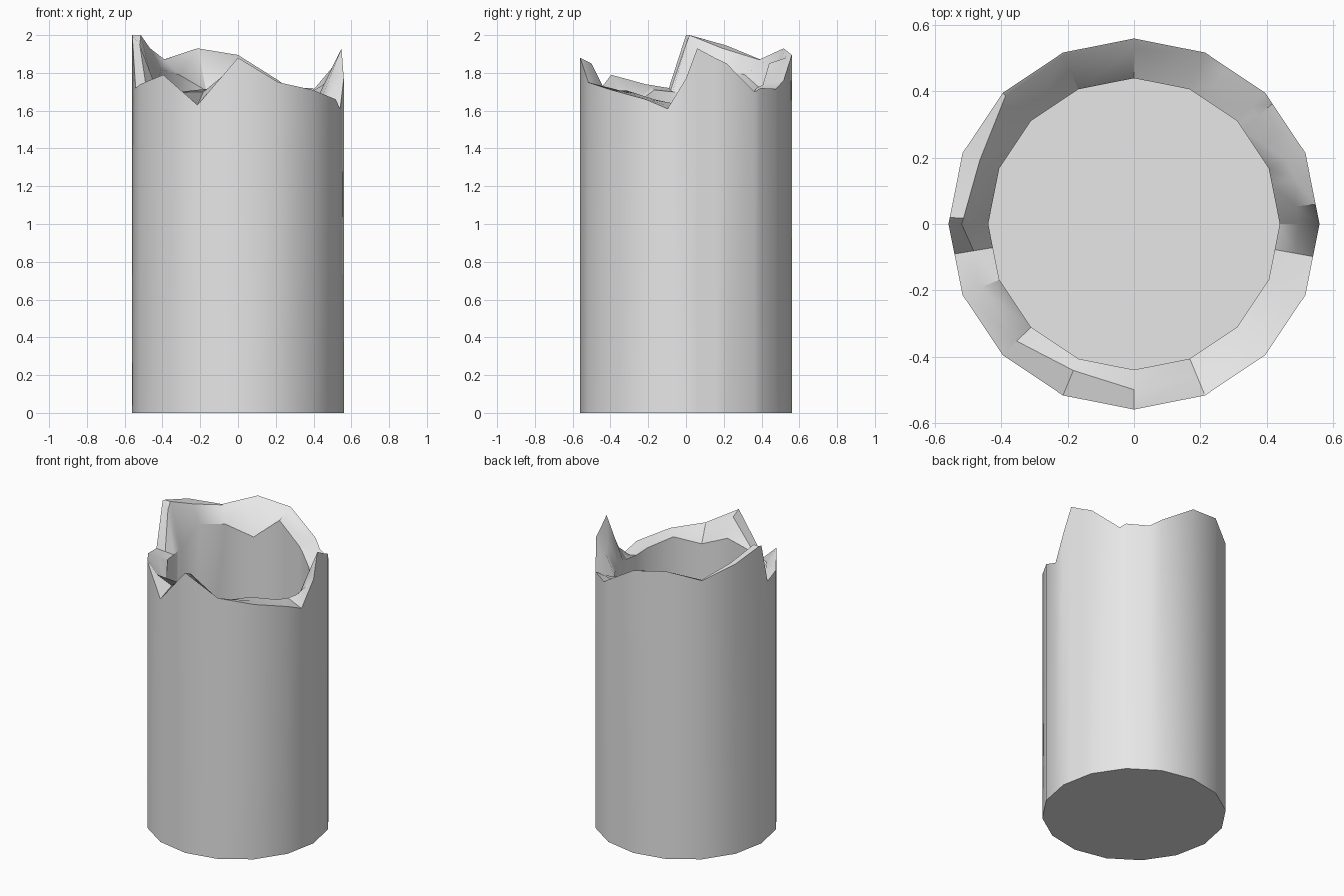
import bpy, bmesh, math

if "Cube" in bpy.data.objects:
    bpy.data.objects.remove(bpy.data.objects["Cube"])

SIDES = 16
STEP = 360 / SIDES
R_OUT, R_IN = 0.56, 0.44
FLOOR = 0.12

# Broken rim: angle, outer height, inner height, optional (ridge position across wall, ridge height)
RIM = [
    (0, 1.77, 1.64), (6.2, 1.93, 1.64), (16, 1.88, 1.64, 0.4, 1.80),
    (22.5, 1.85, 1.64), (41, 1.70, 1.66), (45, 1.72, 1.66),
    (60, 1.715, 1.72), (67.5, 1.76, 1.737), (90, 1.895, 1.85, 0.27, 1.88),
    (112.5, 1.93, 1.706, 0.06, 1.92), (135, 1.87, 1.79, 0.1, 1.87),
    (157.5, 1.945, 1.82, 0.47, 1.93), (178, 2.0, 1.70, 0.35, 2.0),
    (180, 2.0, 1.70, 0.33, 1.95), (189.5, 1.72, 1.70), (202.5, 1.74, 1.71),
    (225, 1.79, 1.60), (247.5, 1.63, 1.715, 0.68, 1.70),
    (270, 1.88, 1.73, 0.5, 1.85), (292.5, 1.75, 1.66), (315, 1.71, 1.706),
    (337.5, 1.66, 1.66), (349.7, 1.61, 1.64),
]


def on_polygon(radius, angle, z):
    """Point on a regular 16-sided outline at the given angle."""
    half = STEP / 2
    r = radius * math.cos(math.radians(half)) / math.cos(math.radians(angle % STEP - half))
    a = math.radians(angle)
    return (r * math.cos(a), r * math.sin(a), z)


# Rings from the outer base, over the broken rim, down to the inner floor
rings = [[] for _ in range(5)]
for angle, z_out, z_in, *ridge in RIM:
    t, z_mid = ridge or (0.5, (z_out + z_in) / 2)
    r_mid = R_OUT + (R_IN - R_OUT) * t
    profile = [(R_OUT, 0), (R_OUT, z_out), (r_mid, z_mid), (R_IN, z_in), (R_IN, FLOOR)]
    for ring, (r, z) in zip(rings, profile):
        ring.append(on_polygon(r, angle, z))

bm = bmesh.new()
loops = [[bm.verts.new(p) for p in ring] for ring in rings]
n = len(RIM)
for lower, upper in zip(loops, loops[1:]):
    for i in range(n):
        j = (i + 1) % n
        bm.faces.new((lower[i], lower[j], upper[j], upper[i]))

# Base and inner floor
bm.faces.new(loops[0][::-1])
bm.faces.new(loops[-1])
bmesh.ops.recalc_face_normals(bm, faces=bm.faces)

mesh = bpy.data.meshes.new("broken_hollow_column")
bm.to_mesh(mesh)
bm.free()
column = bpy.data.objects.new("broken_hollow_column", mesh)
bpy.context.collection.objects.link(column)

# Plain grey
grey = bpy.data.materials.new("light_grey")
grey.diffuse_color = (0.8, 0.8, 0.8, 1)
grey.use_nodes = True
grey.node_tree.nodes["Principled BSDF"].inputs["Base Color"].default_value = grey.diffuse_color
mesh.materials.append(grey)

# Smooth round walls, sharp rim
bpy.context.view_layer.objects.active = column
column.select_set(True)
bpy.ops.object.shade_smooth_by_angle(angle=math.radians(30))
